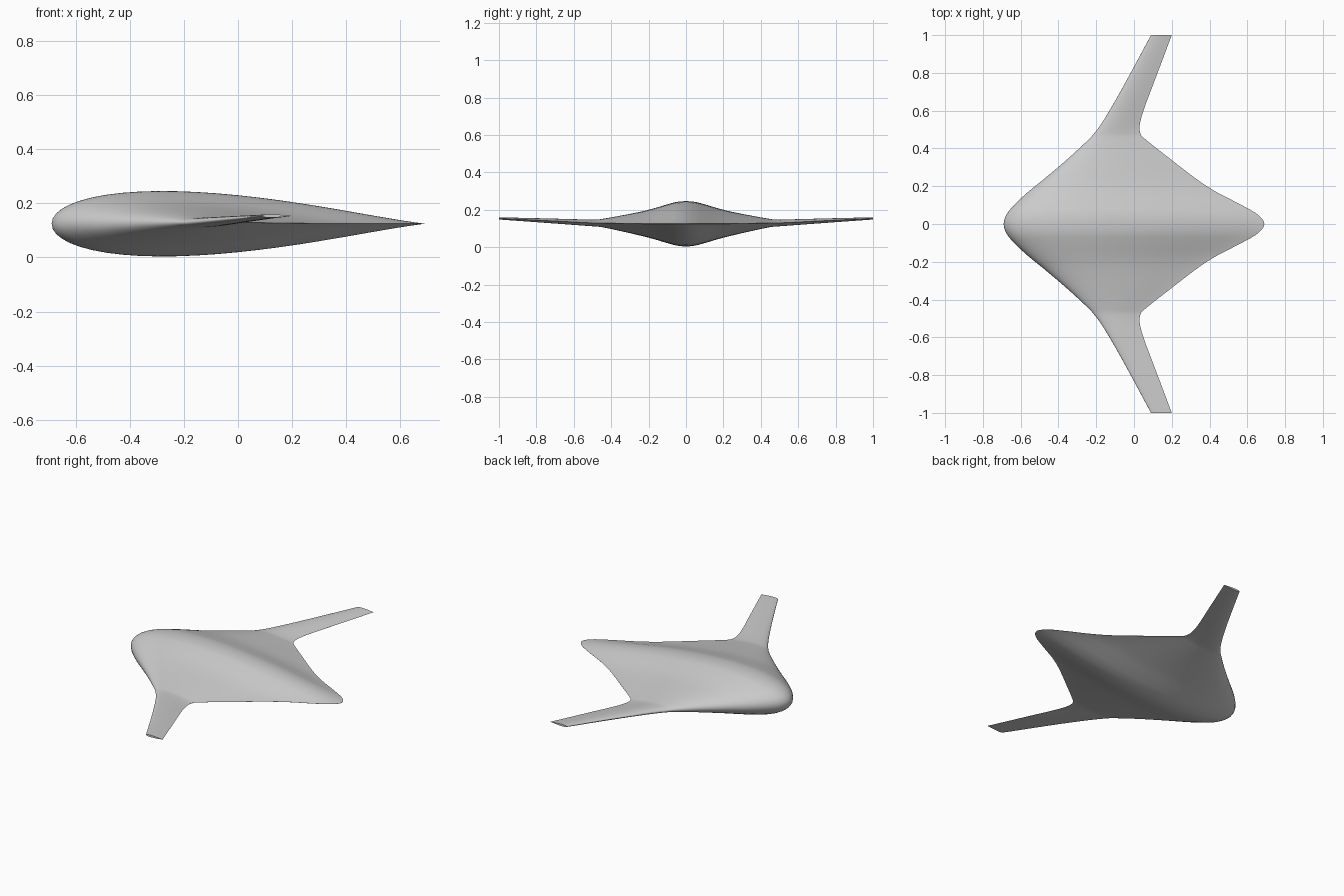
import bpy
import bmesh
from math import cos, pi, sqrt

cube = bpy.data.objects.get("Cube")
if cube:
    bpy.data.objects.remove(cube, do_unlink=True)

# Half-span stations: y, leading edge x, trailing edge x, top z, bottom z
STATIONS = [
    (0.00, -0.69, 0.69, 0.247, 0.003),
    (0.05, -0.675, 0.655, 0.243, 0.008),
    (0.10, -0.635, 0.57, 0.230, 0.021),
    (0.17, -0.56, 0.435, 0.209, 0.042),
    (0.235, -0.48, 0.335, 0.192, 0.059),
    (0.35, -0.345, 0.185, 0.169, 0.086),
    (0.45, -0.237, 0.058, 0.151, 0.107),
    (0.475, -0.215, 0.035, 0.148, 0.110),
    (0.52, -0.18, 0.03, 0.148, 0.113),
    (0.60, -0.13, 0.05, 0.150, 0.119),
    (0.75, -0.045, 0.106, 0.154, 0.130),
    (1.00, 0.09, 0.20, 0.160, 0.148),
]
STEPS = 5       # loft sections between stations
CHORD = 28      # points along each surface


def slope(i, k):
    """Tangent of column k at station i, flat on the centre line."""
    if i == 0:
        return 0.0
    a, b = STATIONS[i - 1], STATIONS[min(i + 1, len(STATIONS) - 1)]
    return (b[k] - a[k]) / (b[0] - a[0])


def blend(i, t):
    """Smooth section between stations i and i + 1."""
    a, b = STATIONS[i], STATIONS[i + 1]
    d = b[0] - a[0]
    h = t * t * (3 - 2 * t)
    return [a[0] + d * t] + [
        a[k] + (b[k] - a[k]) * h
        + d * (t * (1 - t) ** 2 * slope(i, k) - t * t * (1 - t) * slope(i + 1, k))
        for k in range(1, 5)]


def thickness(u):
    """Symmetric aerofoil half thickness, peak 1, thin tail."""
    h = 9.9 * (0.2969 * sqrt(u) - 0.126 * u - 0.3516 * u**2
               + 0.2843 * u**3 - 0.1036 * u**4)
    return max(h, 0) * (1 - 0.4 * u**5) + 0.003


def ring(section):
    """Closed aerofoil loop running over the top and back underneath."""
    y, lead, tail, top, low = section
    mid, half = (top + low) / 2, (top - low) / 2
    us = [(1 - cos(pi * j / CHORD)) / 2 for j in range(CHORD + 1)]
    path = [(u, 1) for u in us] + [(u, -1) for u in reversed(us[1:])]
    return [(lead + (tail - lead) * u, y, mid + s * half * thickness(u))
            for u, s in path]


# Sections for one half, then mirrored across the centre line
half = [blend(i, j / STEPS) for i in range(len(STATIONS) - 1) for j in range(STEPS)]
half.append(list(STATIONS[-1]))
sections = [[-s[0]] + s[1:] for s in reversed(half[1:])] + half

# Blended body and wings
bm = bmesh.new()
loops = [[bm.verts.new(p) for p in ring(s)] for s in sections]
n = len(loops[0])
for a, b in zip(loops, loops[1:]):
    for j in range(n):
        k = (j + 1) % n
        bm.faces.new((a[j], a[k], b[k], b[j]))
# Flat wing tips
bm.faces.new(loops[0])
bm.faces.new(loops[-1])
bmesh.ops.recalc_face_normals(bm, faces=bm.faces)

mesh = bpy.data.meshes.new("blended_wing_body")
bm.to_mesh(mesh)
bm.free()
body = bpy.data.objects.new("blended_wing_body", mesh)
bpy.context.collection.objects.link(body)

# Plain grey skin
skin = bpy.data.materials.new("light_grey_skin")
skin.use_nodes = True
colour = (0.6, 0.6, 0.6, 1)
skin.diffuse_color = colour
skin.node_tree.nodes["Principled BSDF"].inputs["Base Color"].default_value = colour
mesh.materials.append(skin)

bpy.ops.object.select_all(action="DESELECT")
body.select_set(True)
bpy.context.view_layer.objects.active = body
bpy.ops.object.shade_smooth_by_angle(angle=0.7)
